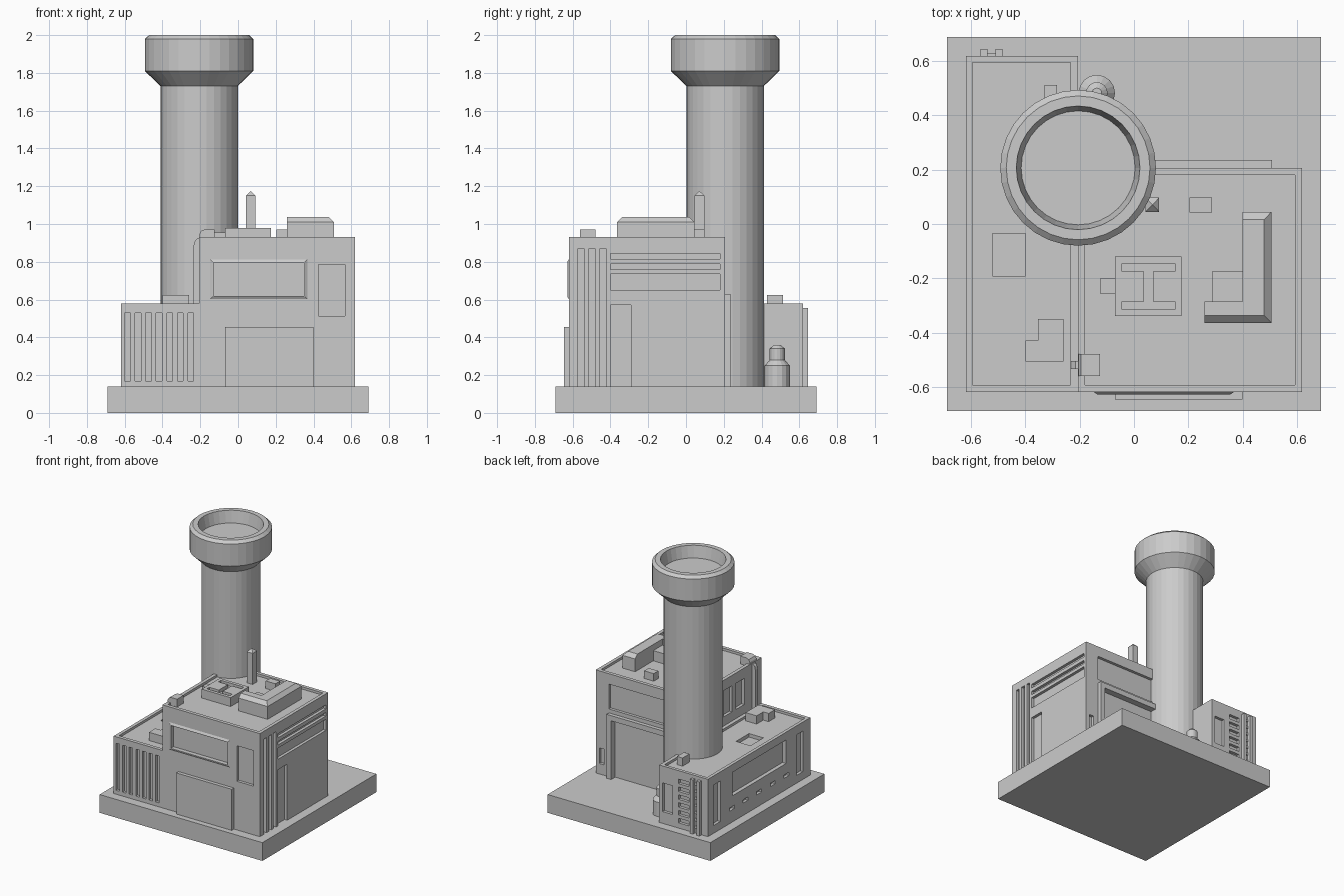
import bpy, bmesh, math
from mathutils import Vector

if "Cube" in bpy.data.objects:
    bpy.data.objects.remove(bpy.data.objects["Cube"])

grey = bpy.data.materials.new("concrete_grey")
grey.diffuse_color = (0.6, 0.6, 0.6, 1)
grey.use_nodes = True
grey.node_tree.nodes["Principled BSDF"].inputs["Base Color"].default_value = grey.diffuse_color


def finish(name, bm):
    bmesh.ops.recalc_face_normals(bm, faces=bm.faces)
    me = bpy.data.meshes.new(name)
    bm.to_mesh(me)
    bm.free()
    me.materials.append(grey)
    ob = bpy.data.objects.new(name, me)
    bpy.context.collection.objects.link(ob)
    return ob


def add_box(bm, x0, x1, y0, y1, z0, z1):
    vs = bmesh.ops.create_cube(bm, size=1)["verts"]
    for v in vs:
        v.co = Vector(((x0 + x1) / 2 + v.co.x * (x1 - x0),
                       (y0 + y1) / 2 + v.co.y * (y1 - y0),
                       (z0 + z1) / 2 + v.co.z * (z1 - z0)))


def boxes(name, *dims):
    bm = bmesh.new()
    for d in dims:
        add_box(bm, *d)
    return finish(name, bm)


def prism(name, pts, lo, hi, axis="z"):
    """Extrude an outline: xy along z, or xz along y."""
    bm = bmesh.new()
    mk = (lambda p: (p[0], p[1], lo)) if axis == "z" else (lambda p: (p[0], lo, p[1]))
    face = bm.faces.new([bm.verts.new(mk(p)) for p in pts])
    ext = bmesh.ops.extrude_face_region(bm, geom=[face])["geom"]
    step = Vector((0, 0, hi - lo)) if axis == "z" else Vector((0, hi - lo, 0))
    bmesh.ops.translate(bm, vec=step, verts=[g for g in ext if isinstance(g, bmesh.types.BMVert)])
    return finish(name, bm)


def lathe(name, profile, cx, cy, n):
    bm = bmesh.new()
    rings = [[bm.verts.new((cx + r * math.cos(2 * math.pi * i / n),
                            cy + r * math.sin(2 * math.pi * i / n), z)) for i in range(n)]
             for r, z in profile]
    for a, b in zip(rings, rings[1:]):
        for i in range(n):
            j = (i + 1) % n
            bm.faces.new((a[i], a[j], b[j], b[i]))
    bm.faces.new(rings[0])
    bm.faces.new(rings[-1])
    return finish(name, bm)


def cut(ob, cutter):
    mod = ob.modifiers.new("cut", "BOOLEAN")
    mod.operation, mod.solver, mod.object = "DIFFERENCE", "EXACT", cutter
    dg = bpy.context.evaluated_depsgraph_get()
    ob_eval = ob.evaluated_get(dg)
    me = bpy.data.meshes.new_from_object(ob_eval)
    ob.modifiers.clear()
    ob.data = me
    bpy.data.objects.remove(cutter)


D = 0.022          # recess depth
F, B, L, R, M = -0.62, 0.62, -0.62, 0.62, -0.207   # wall planes
TB = 0.207         # back wall of the tall block

# Base slab
boxes("base_slab", (-0.69, 0.69, -0.69, 0.69, 0, 0.14))

# Low wing: roof recess, front slots, side window, dashes, back vents
low = boxes("low_wing", (L, M, F, B, 0.1, 0.58))
c = [(-0.595, -0.235, -0.593, 0.595, 0.562, 0.7)]
c += [(-0.6 + 0.0557 * i, -0.57 + 0.0557 * i, F - 0.1, F + D, 0.17, 0.53) for i in range(7)]
c += [(L - 0.1, L + D, y, y + 0.08, 0.2, 0.51) for y in (0.47, -0.53)]
c += [(L - 0.1, L + 0.03, -0.325, 0.325, 0.34, 0.52)]
c += [(L - 0.1, L + D, y - 0.03, y + 0.03, 0.235, 0.26) for y in (-0.33, -0.165, 0, 0.165, 0.33)]
c += [(-0.46, -0.37, B - D, B + 0.1, 0.18 + 0.06 * i, 0.215 + 0.06 * i) for i in range(6)]
c += [(-0.32, -0.235, B - D, B + 0.1, 0.23, 0.45)]
cut(low, boxes("low_cutter", *c))
cut(low, boxes("hatch_cutter", (-0.522, -0.4, -0.192, -0.035, 0.535, 0.7)))

# Tall block: roof recess, windows, vents and doorways
tall = boxes("tall_block", (M, R, F, TB, 0.1, 0.93))
c = [(-0.18, 0.594, -0.593, 0.18, 0.912, 1.1)]
c += [(-0.13, 0.35, F - 0.1, F + 0.026, 0.62, 0.795)]
c += [(0.425, 0.567, F - 0.1, F + D, 0.513, 0.785)]
c += [(R - D, R + 0.1, y, y + 0.032, 0.14, 0.87) for y in (-0.572, -0.513, -0.455)]
c += [(R - D, R + 0.1, -0.4, 0.18, a, b) for a, b in ((0.815, 0.845), (0.76, 0.787), (0.65, 0.735))]
c += [(R - D, R + 0.1, -0.4, -0.29, 0.14, 0.57)]
c += [(M - 0.1, M + D, y, y + 0.1, 0.65, 0.85) for y in (-0.26, -0.41)]
c += [(-0.1, 0.51, TB - D, TB + 0.1, 0.66, 0.85), (0.55, 0.59, TB - D, TB + 0.1, 0.22, 0.34)]
c += [(-0.1, 0.47, TB - 0.02, TB + 0.1, 0.14, 0.59)]
cut(tall, boxes("tall_cutter", *c))

# Bevelled rim around the front window
bm = bmesh.new()
rings = [[bm.verts.new((x, y, z)) for x, z in
          ((-0.13 - g, 0.62 - g), (0.35 + g, 0.62 - g), (0.35 + g, 0.795 + g), (-0.13 - g, 0.795 + g))]
         for g, y in ((0.018, F), (0.005, F - 0.008), (0, F - 0.008), (0, F + 0.01))]
for a, b in zip(rings, rings[1:]):
    for i in range(4):
        bm.faces.new((a[i], a[i - 1], b[i - 1], b[i]))
finish("window_rim", bm)

# Front door plate and back door frame
boxes("front_door", (-0.07, 0.4, F - 0.027, F + 0.01, 0.14, 0.455))
boxes("back_door_frame", (0.47, 0.508, TB - 0.01, 0.236, 0.14, 0.63),
      (-0.14, 0.47, TB - 0.01, 0.236, 0.59, 0.63), (-0.2, -0.1, TB - 0.01, 0.236, 0.14, 0.63))

# Ladder on the back of the low wing
boxes("ladder_rails", *[(x, x + 0.026, B - 0.01, 0.646, 0.14, 0.555) for x in (-0.566, -0.511)])
boxes("ladder_rungs", *[(-0.541, -0.51, B - 0.01, 0.628, 0.18 + 0.055 * i, 0.2 + 0.055 * i)
                        for i in range(7)])

# Round tower with flared, hollow head
lathe("tower", [(0.205, 0.12), (0.205, 1.73), (0.287, 1.81), (0.287, 1.98), (0.265, 2.0),
                (0.228, 2.0), (0.21, 1.91)], -0.206, 0.207, 32)

# Small tank beside the tower
lathe("tank", [(0.067, 0.12), (0.067, 0.25), (0.04, 0.28), (0.04, 0.34), (0.018, 0.36)],
      -0.137, 0.483, 16)

# Low roof fittings
prism("low_roof_unit", [(-0.4, -0.507), (-0.26, -0.507), (-0.26, -0.35), (-0.354, -0.35),
                        (-0.354, -0.43), (-0.4, -0.43)], 0.55, 0.625)
boxes("low_roof_box", (-0.33, -0.283, 0.43, 0.513, 0.55, 0.625))

# Pipe up the side wall into a rounded box
prism("wall_pipe", [(-0.235, 0.55), (-0.235, 0.885), (-0.228, 0.91), (-0.215, 0.925),
                    (-0.19, 0.93), (-0.19, 0.55)], -0.535, -0.505, "y")
prism("pipe_box", [(-0.205, 0.9), (-0.205, 0.945), (-0.195, 0.963), (-0.175, 0.972),
                   (-0.125, 0.972), (-0.125, 0.9)], -0.56, -0.48, "y")

# Roof unit with recessed channel
pad = boxes("roof_unit", (-0.07, 0.176, -0.34, -0.12, 0.9, 0.98))
xs, xe, wl, wr = -0.044, 0.151, 0.037, 0.07
half = [(xs, -0.315), (xe, -0.315), (xe, -0.285), (wr, -0.285)]
chan = half + [(wr, -0.175), (xe, -0.175), (xe, -0.145), (xs, -0.145), (xs, -0.175),
               (wl, -0.175), (wl, -0.285), (xs, -0.285)]
cut(pad, prism("channel_cutter", chan, 0.955, 1.1))
boxes("roof_unit_stub", (-0.125, -0.065, -0.256, -0.2, 0.9, 0.955))

# Antenna post with pyramid tip
bm = bmesh.new()
add_box(bm, 0.043, 0.093, 0.045, 0.097, 0.9, 1.15)
top = [f for f in bm.faces if f.calc_center_median().z > 1.14]
bmesh.ops.poke(bm, faces=top)
bm.verts.ensure_lookup_table()
bm.verts[-1].co.z = 1.175
finish("antenna", bm)
boxes("small_vent", (0.205, 0.287, 0.043, 0.098, 0.9, 0.97))

# L-shaped duct with sloped outer edges, and the box in its corner
bm = bmesh.new()
low_pts = [(0.26, -0.365), (0.507, -0.365), (0.507, 0.045), (0.4, 0.045), (0.4, -0.285), (0.26, -0.285)]
top_pts = [(0.26, -0.338), (0.48, -0.338), (0.48, 0.016), (0.4, 0.016), (0.4, -0.285), (0.26, -0.285)]
rings = [[bm.verts.new((x, y, z)) for x, y in pts]
         for pts, z in ((low_pts, 0.9), (low_pts, 1.01), (top_pts, 1.037))]
for a, b in zip(rings, rings[1:]):
    for i in range(6):
        bm.faces.new((a[i - 1], a[i], b[i], b[i - 1]))
bm.faces.new(rings[0])
bm.faces.new(rings[-1])
finish("roof_duct", bm)
boxes("duct_box", (0.287, 0.402, -0.287, -0.175, 0.9, 0.99))
